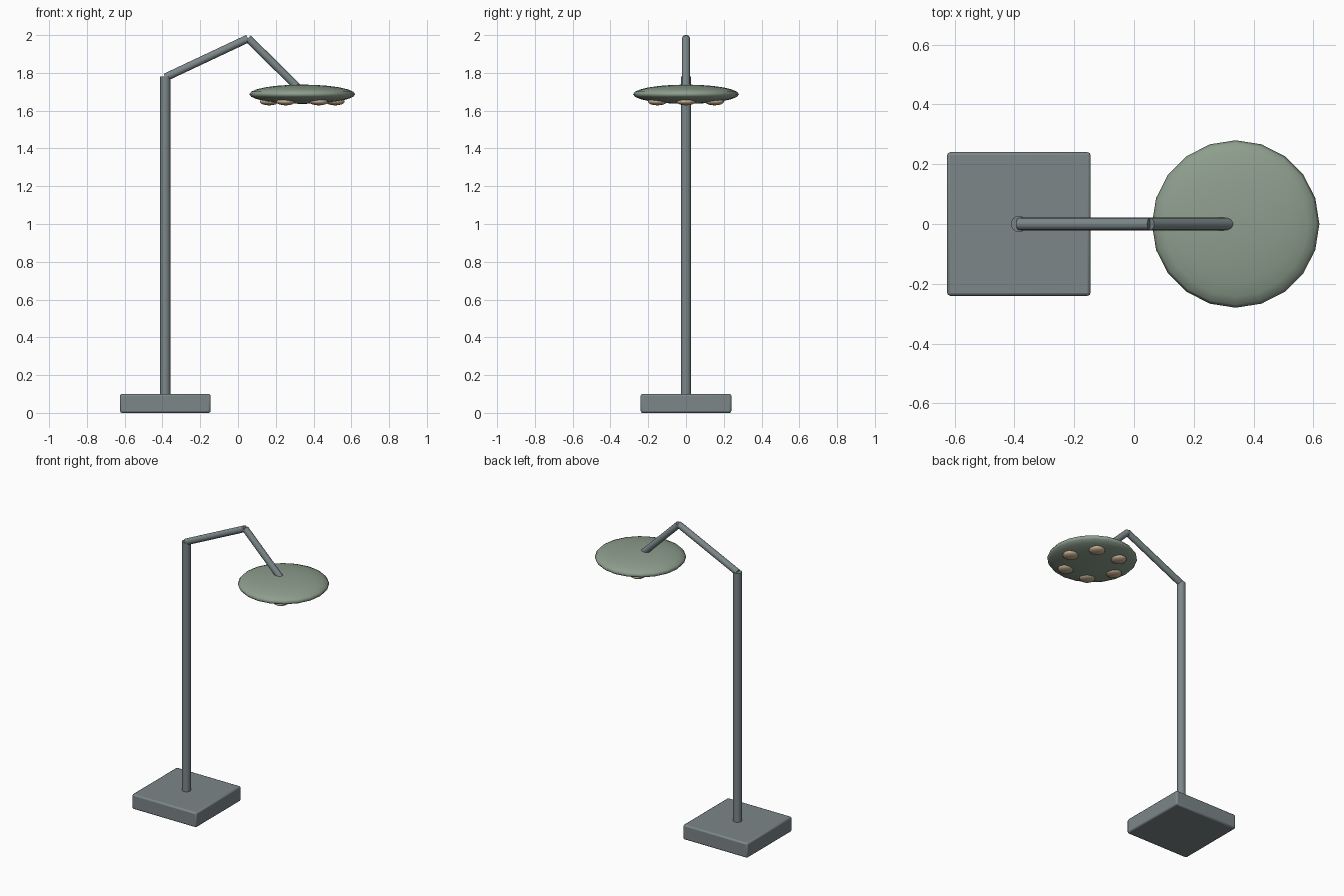
import bpy, math
from mathutils import Vector

if "Cube" in bpy.data.objects:
    bpy.data.objects.remove(bpy.data.objects["Cube"])


def material(name, rgb):
    m = bpy.data.materials.new(name)
    m.diffuse_color = (*rgb, 1)
    m.use_nodes = True
    m.node_tree.nodes["Principled BSDF"].inputs["Base Color"].default_value = m.diffuse_color
    return m


METAL = material("dark_metal", (0.20, 0.24, 0.25))
SHADE = material("green_shade", (0.27, 0.34, 0.27))
BULB = material("warm_bulb", (0.55, 0.42, 0.28))


def finish(name, mat, angle=40):
    ob = bpy.context.object
    ob.name = name
    ob.data.materials.append(mat)
    bpy.ops.object.shade_smooth_by_angle(angle=math.radians(angle))
    return ob


def rod(name, a, b, r):
    a, b = Vector(a), Vector(b)
    d = b - a
    bpy.ops.mesh.primitive_cylinder_add(
        vertices=16, radius=r, depth=d.length, location=(a + b) / 2,
        rotation=d.to_track_quat('Z', 'Y').to_euler())
    return finish(name, METAL)


def disc(name, loc, r, h, seg, rings, mat):
    bpy.ops.mesh.primitive_uv_sphere_add(segments=seg, ring_count=rings, radius=1, location=loc)
    bpy.context.object.scale = (r, r, h)
    bpy.ops.object.transform_apply(location=False, rotation=False, scale=True)
    return finish(name, mat, 80)


PX = -0.385   # pole x
HX = 0.34     # lamp head x

# Square base with softened edges
bpy.ops.mesh.primitive_cube_add(size=1, location=(PX, 0, 0.05))
base = bpy.context.object
base.scale = (0.48, 0.48, 0.10)
bpy.ops.object.transform_apply(location=False, rotation=False, scale=True)
bev = base.modifiers.new("soft_edges", 'BEVEL')
bev.width = 0.01
bev.segments = 2
finish("base", METAL)

# Pole and jointed arm
rod("pole", (PX, 0, 0.08), (PX, 0, 1.78), 0.027)
rod("lower_arm", (PX, 0, 1.776), (0.053, 0, 1.982), 0.021)
rod("upper_arm", (0.053, 0, 1.983), (HX, 0, 1.70), 0.021)

# Flattened lamp head
disc("lamp_head", (HX, 0, 1.687), 0.28, 0.051, 20, 12, SHADE)

# Ring of six bulbs on the underside
for i in range(6):
    t = i * math.tau / 6
    disc(f"bulb_{i + 1}", (HX + 0.175 * math.cos(t), 0.175 * math.sin(t), 1.648),
         0.05, 0.02, 16, 8, BULB)
